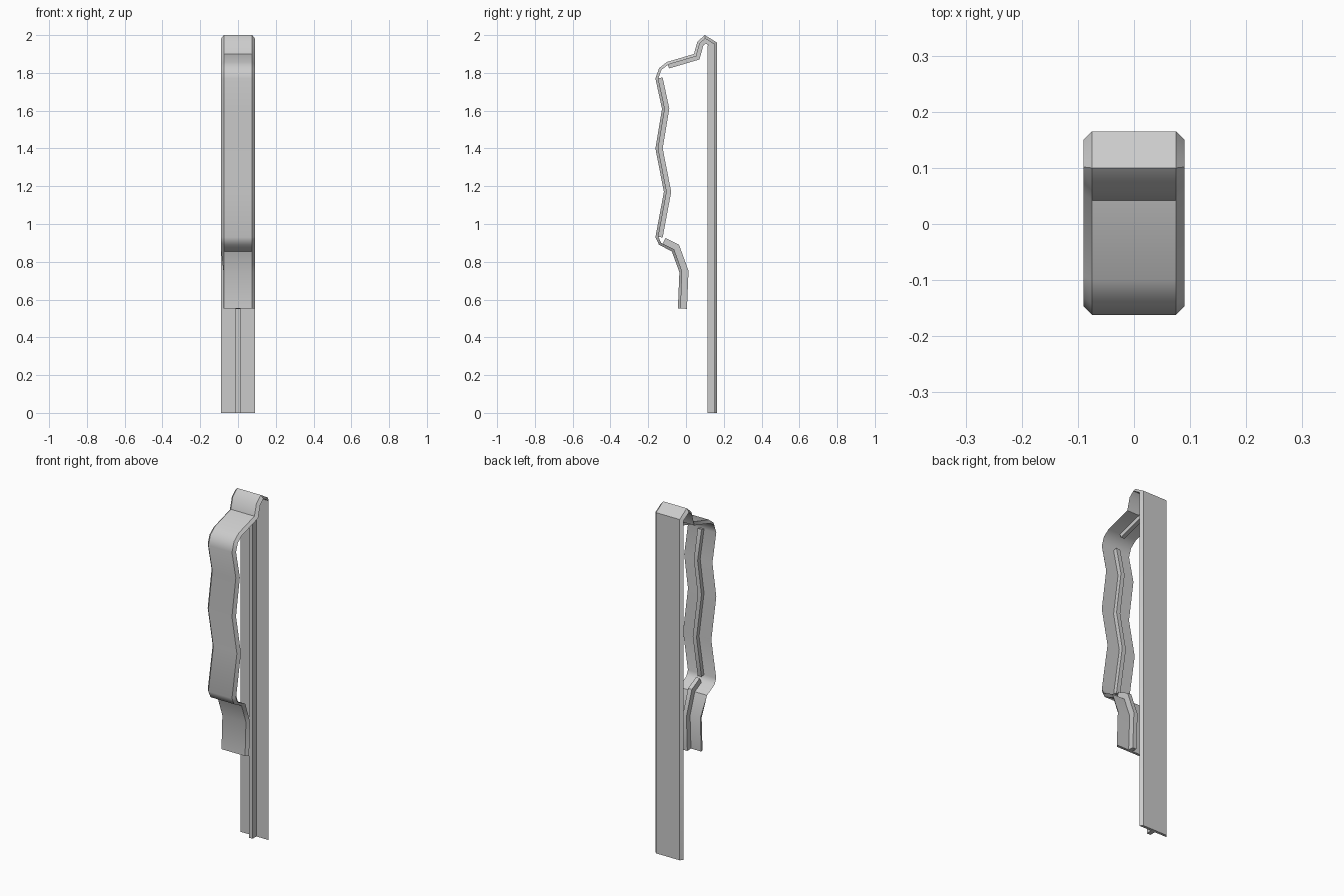
import bpy
from mathutils import Vector

if "Cube" in bpy.data.objects:
    bpy.data.objects.remove(bpy.data.objects["Cube"])


def sweep(name, path, section):
    """Sweep a closed (x, depth) section along a (y, z) path; depth goes to the inner side."""
    pts = [Vector(p) for p in path]
    dirs = [(b - a).normalized() for a, b in zip(pts, pts[1:])]
    verts, faces, k = [], [], len(section)
    for i, p in enumerate(pts):
        a, b = dirs[max(i - 1, 0)], dirs[min(i, len(dirs) - 1)]
        na, nb = Vector((-a.y, a.x)), Vector((-b.y, b.x))
        mitre = (na + nb) / (1 + na.dot(nb))
        for x, d in section:
            q = p + mitre * d
            verts.append((x, q.x, q.y))
    for i in range(len(pts) - 1):
        for j in range(k):
            j2 = (j + 1) % k
            faces.append((i * k + j, i * k + j2, (i + 1) * k + j2, (i + 1) * k + j))
    faces.append(tuple(reversed(range(k))))
    faces.append(tuple((len(pts) - 1) * k + j for j in range(k)))
    mesh = bpy.data.meshes.new(name)
    mesh.from_pydata(verts, [], faces)
    ob = bpy.data.objects.new(name, mesh)
    bpy.context.collection.objects.link(ob)
    bpy.ops.object.select_all(action='DESELECT')
    ob.select_set(True)
    bpy.context.view_layer.objects.active = ob
    bpy.ops.object.mode_set(mode='EDIT')
    bpy.ops.mesh.select_all(action='SELECT')
    bpy.ops.mesh.normals_make_consistent(inside=False)
    bpy.ops.object.mode_set(mode='OBJECT')
    bpy.ops.object.shade_smooth_by_angle(angle=0.74)
    return ob


def rib_section(depth):
    return [(-0.012, 0.01), (0.012, 0.01), (0.012, depth), (-0.012, depth)]


# Outer line of the folded strip: back plate, top fold, wavy front, tip
back = [(0.165, 0), (0.165, 1.96)]
fold = [(0.10, 2.0), (0.06, 1.965), (0.042, 1.90)]
shoulder = [(-0.10, 1.858), (-0.143, 1.825), (-0.162, 1.77)]
wave = [(-0.127, 1.61), (-0.162, 1.40), (-0.117, 1.17)]
knee = [(-0.162, 0.93), (-0.143, 0.89)]
tip = [(-0.075, 0.855), (-0.035, 0.745), (-0.043, 0.553)]

# Chamfered strip
strip = sweep("folded_strip", back + fold + shoulder + wave + knee + tip,
              [(-0.075, 0), (0.075, 0), (0.09, 0.015), (-0.09, 0.015)])
# Tip is slightly trimmed on its left side
for v in strip.data.vertices:
    if v.co.y < 0.05 and v.co.z < 0.76 and v.co.x < -0.08:
        v.co.x = -0.077

# Stiffening ribs on the inner side
sweep("back_rib", [(0.165, 0), (0.165, 1.945)], rib_section(0.05))
sweep("top_rib", back[1:] + fold + [(-0.10, 1.858)], rib_section(0.036))
sweep("wave_rib", [(-0.161, 1.768)] + wave + [(-0.161, 0.935)], rib_section(0.038))
sweep("tip_rib", [(-0.13, 0.883)] + tip, rib_section(0.048))
